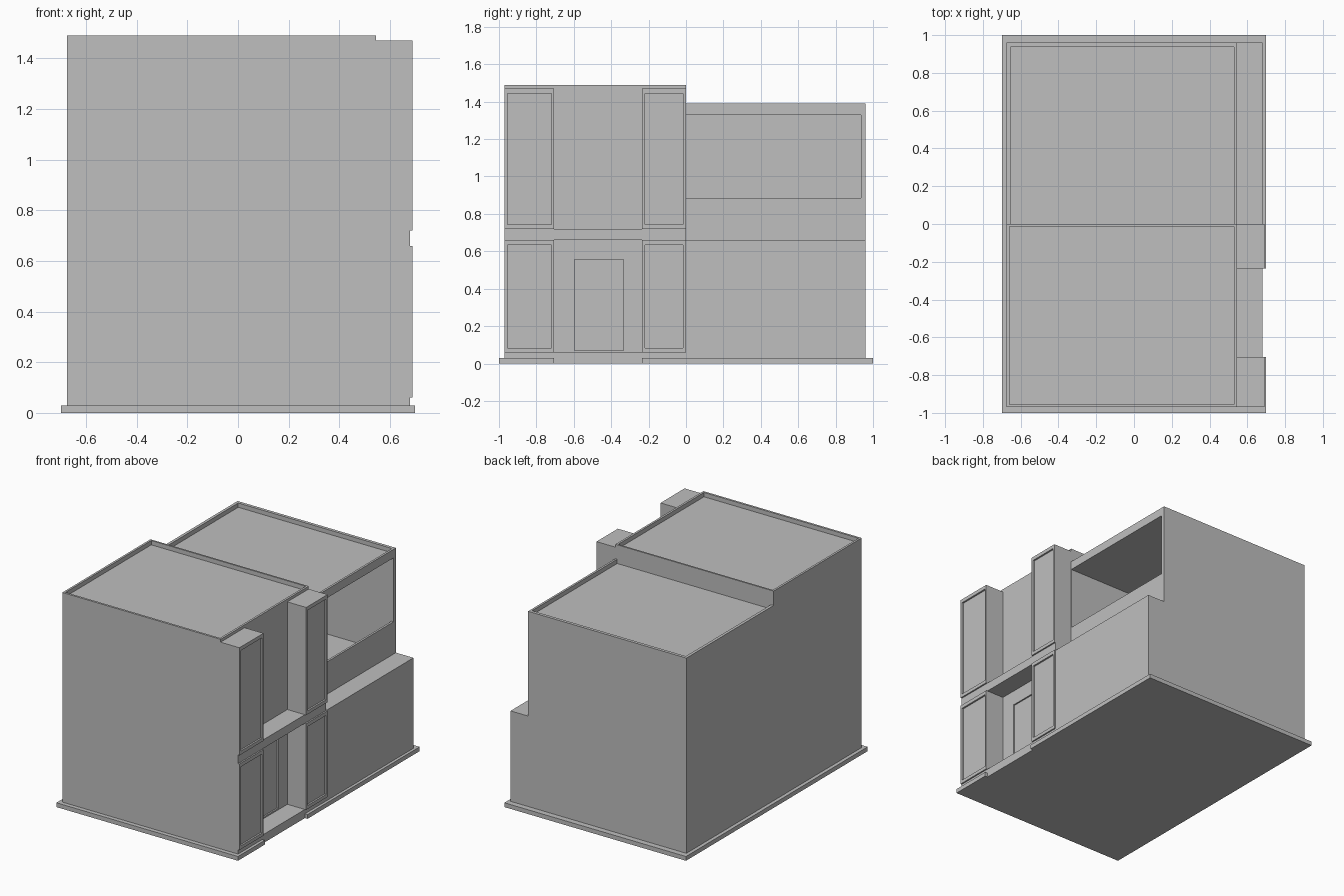
import bpy, bmesh

if "Cube" in bpy.data.objects:
    bpy.data.objects.remove(bpy.data.objects["Cube"])

grey = bpy.data.materials.new("plaster grey")
grey.diffuse_color = (0.52, 0.52, 0.52, 1)
grey.use_nodes = True
grey.node_tree.nodes["Principled BSDF"].inputs["Base Color"].default_value = grey.diffuse_color


def prism(name, profile, y0, y1):
    """Extrude an (x, z) outline along y."""
    bm = bmesh.new()
    face = bm.faces.new([bm.verts.new((x, y0, z)) for x, z in profile])
    new = bmesh.ops.extrude_face_region(bm, geom=[face])["geom"]
    for v in new:
        if isinstance(v, bmesh.types.BMVert):
            v.co.y = y1
    bmesh.ops.recalc_face_normals(bm, faces=bm.faces)
    me = bpy.data.meshes.new(name)
    bm.to_mesh(me)
    bm.free()
    me.materials.append(grey)
    ob = bpy.data.objects.new(name, me)
    bpy.context.collection.objects.link(ob)
    return ob


def box(name, x, y, z):
    return prism(name, [(x[0], z[0]), (x[1], z[0]), (x[1], z[1]), (x[0], z[1])], *y)


def cut(ob, x, y, z):
    """Subtract a box from an object."""
    tool = box("cutter", x, y, z)
    tool.hide_render = True
    mod = ob.modifiers.new("cut", "BOOLEAN")
    mod.operation, mod.solver, mod.object = "DIFFERENCE", "EXACT", tool
    bpy.context.view_layer.objects.active = ob
    bpy.ops.object.modifier_apply(modifier=mod.name)
    bpy.data.objects.remove(tool)


L, WALL, BAND, PIER = -0.675, 0.545, 0.68, 0.69
PIERS = [(-0.97, -0.705), (-0.235, 0.0)]

# Ground slab, notched at the entrance
slab = box("base_slab", (-0.70, 0.70), (-1, 1), (0, 0.03))
cut(slab, (BAND, 0.8), (-0.705, -0.235), (-0.1, 0.1))

# Front house with sunken roof and recessed door
front = box("front_house", (L, WALL), (-0.97, 0), (0.03, 1.49))
cut(front, (-0.66, 0.53), (-0.955, -0.012), (1.46, 1.6))
cut(front, (0.535, 0.6), (-0.595, -0.335), (0.07, 0.555))

# Rear house: stepped section with an open terrace room and sunken roof
rear = prism("rear_house", [(L, 0.03), (BAND, 0.03), (BAND, 0.66), (WALL, 0.66),
                            (WALL, 1.39), (L, 1.39)], 0, 0.96)
cut(rear, (-0.655, 0.53), (-0.1, 0.938), (1.36, 1.5))
cut(rear, (-0.655, 0.53), (0.001, 0.935), (0.662, 1.33))
cut(rear, (0.5, 0.6), (0.001, 0.935), (0.885, 1.33))

# Floor band and entrance step
box("floor_band", (WALL, BAND), (-0.97, 0), (0.66, 0.72))
box("entrance_step", (WALL, BAND), (-0.97, 0), (0.03, 0.06))

# Pilasters with sunken panels on both storeys
for side, (y0, y1) in zip(("left", "right"), PIERS):
    for storey, z0, z1 in (("lower", 0.06, 0.66), ("upper", 0.72, 1.47)):
        pier = box(f"{storey}_{side}_pier", (WALL, PIER), (y0, y1), (z0, z1))
        cut(pier, (PIER - 0.012, 0.8), (y0 + 0.015, y1 - 0.015), (z0 + 0.024, z1 - 0.026))
